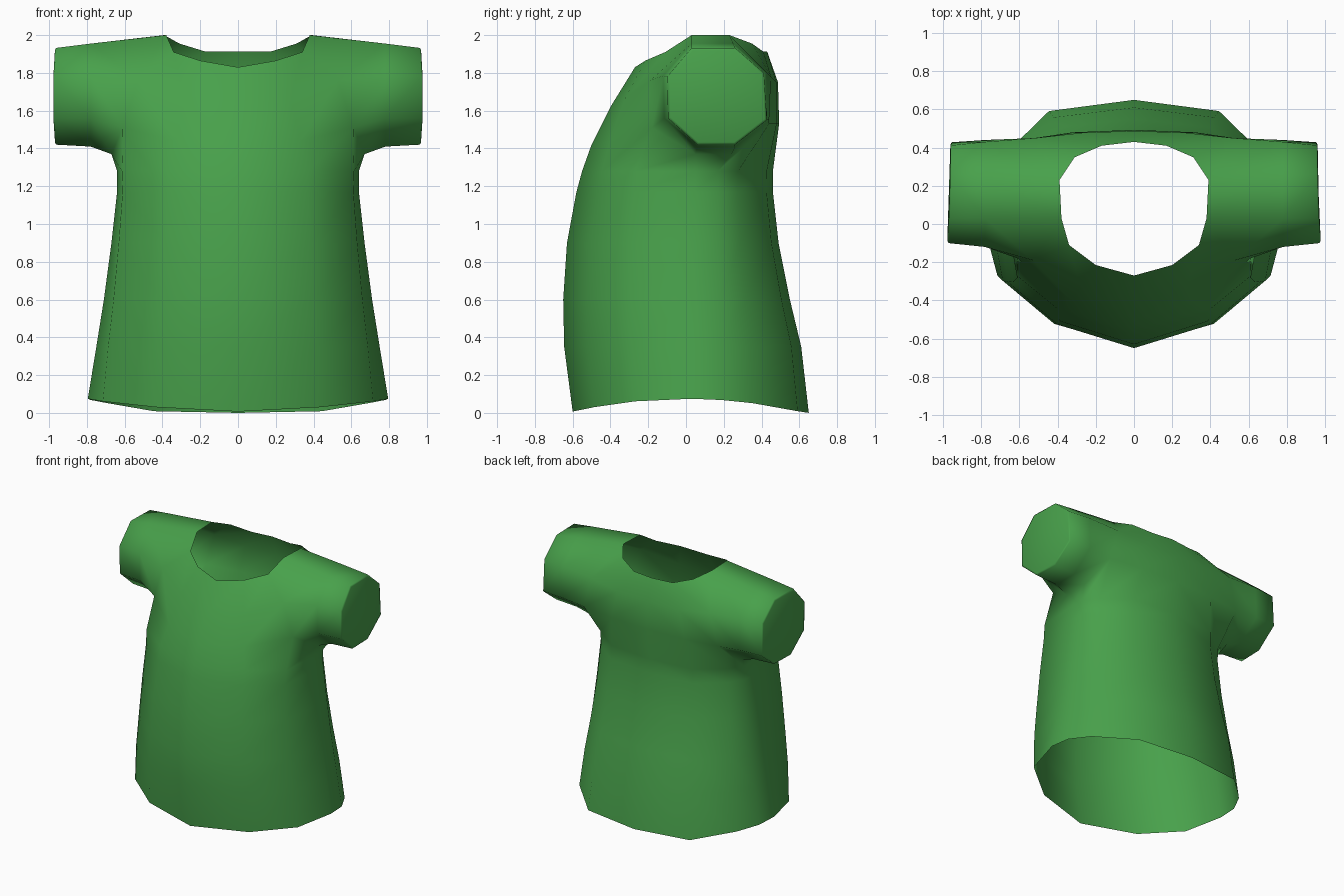
import bpy, bmesh

if "Cube" in bpy.data.objects:
    bpy.data.objects.remove(bpy.data.objects["Cube"])

green = bpy.data.materials.new("green cloth")
green.diffuse_color = (0.065, 0.355, 0.07, 1)
green.use_nodes = True
green.node_tree.nodes["Principled BSDF"].inputs["Base Color"].default_value = green.diffuse_color

bm = bmesh.new()


def verts(points):
    return [bm.verts.new(p) for p in points]


def bridge(a, b, closed=False):
    """Join two equal rows of vertices with smooth quads."""
    n = len(a)
    for i in range(n if closed else n - 1):
        j = (i + 1) % n
        bm.faces.new((a[i], a[j], b[j], b[i]))


# Torso half rings, running front centre -> side -> back centre
# each row: height, front y, back y, half width
rows = [(0.00, -0.60, 0.65, 0.795), (0.35, -0.645, 0.61, 0.75),
        (0.60, -0.65, 0.55, 0.71), (0.90, -0.63, 0.49, 0.67),
        (1.17, -0.58, 0.46, 0.64), (1.28, -0.55, 0.46, 0.64)]
body = []
for z, f, b, w in rows:
    t = z / 1.28
    side = 0.03 + 0.02 * t
    ring = [(0, f), ((0.55 + 0.03 * t) * w, 0.81 * f), ((0.9 + 0.06 * t) * w, (0.45 + 0.04 * t) * f),
            (w, side), (0.98 * w, side + 0.16 - 0.04 * t),
            (0.87 * w, (0.54 + 0.06 * t) * b),
            (0.56 * w, (0.91 + 0.02 * t) * b), (0, b)]
    # the hem arches up at the sides
    body.append(verts([(x, y, z if z else max(0, 0.075 * (1 - (y / 0.63) ** 2)))
                       for x, y in ring]))

# Armpit row and neckline row
armpit = verts([(0, -0.50, 1.42), (0.33, -0.40, 1.44), (0.61, -0.18, 1.51), (0.67, 0.05, 1.37),
                (0.67, 0.24, 1.37), (0.59, 0.44, 1.53), (0.32, 0.48, 1.53), (0, 0.493, 1.53)])
neck = verts([(0, -0.27, 1.83), (0.2, -0.215, 1.865), (0.34, -0.11, 1.91), (0.38, 0.03, 2.0),
              (0.39, 0.23, 2.0), (0.31, 0.35, 1.955), (0.17, 0.41, 1.912), (0, 0.43, 1.912)])
for a, b in zip(body, body[1:] + [armpit]):
    bridge(a, b)

# Chest and upper back panels
chest = verts([(0, -0.40, 1.62), (0.28, -0.325, 1.66), (0.53, -0.19, 1.76)])
back = verts([(0.52, 0.45, 1.78), (0.27, 0.478, 1.75), (0, 0.487, 1.75)])
bridge(armpit[:3], chest)
bridge(chest, neck[:3])
bridge(armpit[5:], back)
bridge(back, neck[5:])
bm.faces.new((neck[2], neck[3], chest[2]))
bm.faces.new((neck[4], neck[5], back[0]))

# Eight-sided sleeve with a narrow rounded rim and closed end
base = [neck[3], neck[4], back[0], armpit[5], armpit[4], armpit[3], armpit[2], chest[2]]
middle = verts([(0.78, y, z) for y, z in
                [(0.03, 1.955), (0.25, 1.955), (0.43, 1.80), (0.44, 1.55),
                 (0.26, 1.41), (0.06, 1.41), (-0.115, 1.56), (-0.12, 1.785)]])
outline = [(0.03, 1.932), (0.26, 1.932), (0.412, 1.80), (0.428, 1.55),
           (0.26, 1.42), (0.06, 1.42), (-0.095, 1.56), (-0.10, 1.78)]


def sleeve_ring(x, scale):
    return verts([(x - 0.03 * (y - 0.17) - 0.03 * abs(z - 1.67),
                   0.165 + (y - 0.165) * scale, 1.675 + (z - 1.675) * scale) for y, z in outline])


cuff = sleeve_ring(0.967, 1.0)
rim = sleeve_ring(0.973, 0.95)
bridge(base, middle, True)
bridge(middle, cuff, True)
bridge(cuff, rim, True)
cap = bm.faces.new(rim)

bmesh.ops.recalc_face_normals(bm, faces=bm.faces)
for f in bm.faces:
    f.smooth = True
if cap.normal.x < 0:
    bmesh.ops.reverse_faces(bm, faces=bm.faces)

mesh = bpy.data.meshes.new("shirt")
bm.to_mesh(mesh)
bm.free()
mesh.materials.append(green)
shirt = bpy.data.objects.new("shirt", mesh)
bpy.context.collection.objects.link(shirt)

# Mirror the half across x = 0
mirror = shirt.modifiers.new("mirror", "MIRROR")
mirror.use_clip = True
mirror.merge_threshold = 0.001
